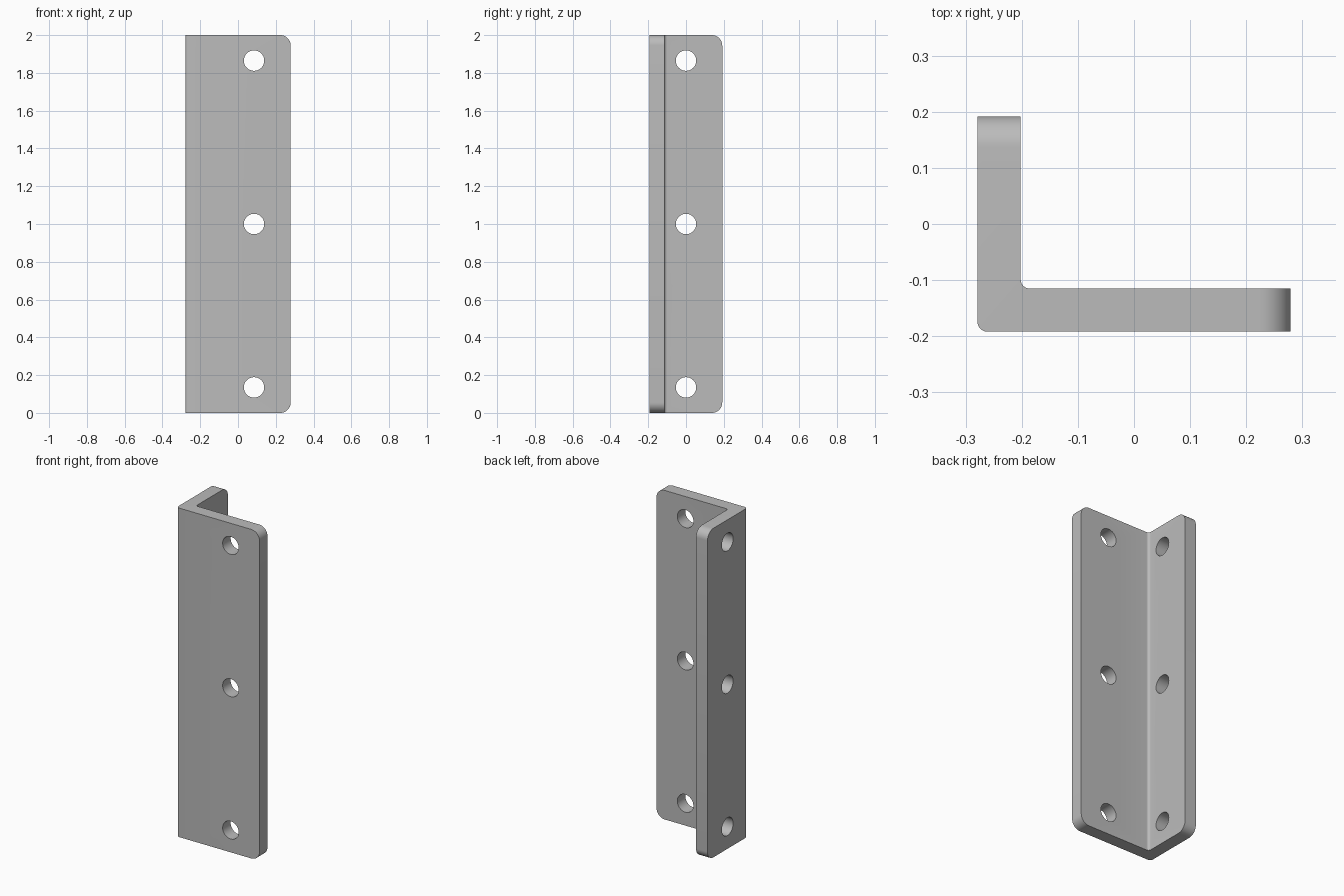
import bpy
import bmesh
from math import pi, radians

cube = bpy.data.objects.get("Cube")
if cube:
    bpy.data.objects.remove(cube, do_unlink=True)

HX, HY, HEIGHT, THICK = 0.279, 0.192, 2.0, 0.077
INNER_R, OUTER_R, CORNER_R, HOLE_R = 0.016, 0.018, 0.055, 0.054
HOLE_HEIGHTS = (0.135, 1.0, 1.865)

steel = bpy.data.materials.new("grey_steel")
steel.use_nodes = True
grey = (0.5, 0.5, 0.5, 1)
steel.diffuse_color = grey
steel.node_tree.nodes["Principled BSDF"].inputs["Base Color"].default_value = grey


def round_edges(bm, test, radius, segments):
    """Round every edge whose two end points pass the test."""
    edges = [e for e in bm.edges if test(e.verts[0].co, e.verts[1].co)]
    bmesh.ops.bevel(bm, geom=edges, offset=radius, segments=segments,
                    profile=0.5, affect='EDGES')


# Angle bracket: L profile extruded upward
ix, iy = -HX + THICK, -HY + THICK
profile = [(-HX, -HY), (HX, -HY), (HX, iy), (ix, iy), (ix, HY), (-HX, HY)]
bm = bmesh.new()
base = bm.faces.new([bm.verts.new((x, y, 0)) for x, y in profile])
top = bmesh.ops.extrude_face_region(bm, geom=[base])["geom"]
bmesh.ops.translate(bm, vec=(0, 0, HEIGHT),
                    verts=[v for v in top if isinstance(v, bmesh.types.BMVert)])
bmesh.ops.recalc_face_normals(bm, faces=bm.faces)


def near(a, b, x=None, y=None):
    return all((x is None or abs(p.x - x) < 1e-4) and
               (y is None or abs(p.y - y) < 1e-4) for p in (a, b))


def level(a, b):
    return abs(a.z - b.z) < 1e-4


# Rounded free corners of both flanges, then the bend
round_edges(bm, lambda a, b: level(a, b) and
            (near(a, b, x=HX) or near(a, b, y=HY)), CORNER_R, 10)
round_edges(bm, lambda a, b: not level(a, b) and near(a, b, ix, iy), INNER_R, 6)
round_edges(bm, lambda a, b: not level(a, b) and near(a, b, -HX, -HY), OUTER_R, 6)

mesh = bpy.data.meshes.new("angle_bracket")
bm.to_mesh(mesh)
bm.free()
mesh.materials.append(steel)
bracket = bpy.data.objects.new("angle_bracket", mesh)
bpy.context.collection.objects.link(bracket)
bpy.context.view_layer.objects.active = bracket

# Screw holes: three through each flange
for z in HOLE_HEIGHTS:
    for loc, rot in (((0.085, -HY + THICK / 2, z), (pi / 2, 0, 0)),
                     ((-HX + THICK / 2, 0, z), (0, pi / 2, 0))):
        bpy.ops.mesh.primitive_cylinder_add(vertices=48, radius=HOLE_R,
                                            depth=THICK * 2, location=loc, rotation=rot)
        cutter = bpy.context.object
        cutter.name = "hole_cutter"
        cutter.hide_render = True
        cutter.data.materials.append(steel)
        bpy.context.view_layer.objects.active = bracket
        mod = bracket.modifiers.new("hole", 'BOOLEAN')
        mod.operation = 'DIFFERENCE'
        mod.solver = 'EXACT'
        mod.object = cutter
        bpy.ops.object.modifier_apply(modifier=mod.name)
        bpy.data.objects.remove(cutter, do_unlink=True)

bpy.ops.object.select_all(action='DESELECT')
bracket.select_set(True)
bpy.context.view_layer.objects.active = bracket
bpy.ops.object.shade_smooth_by_angle(angle=radians(30))
